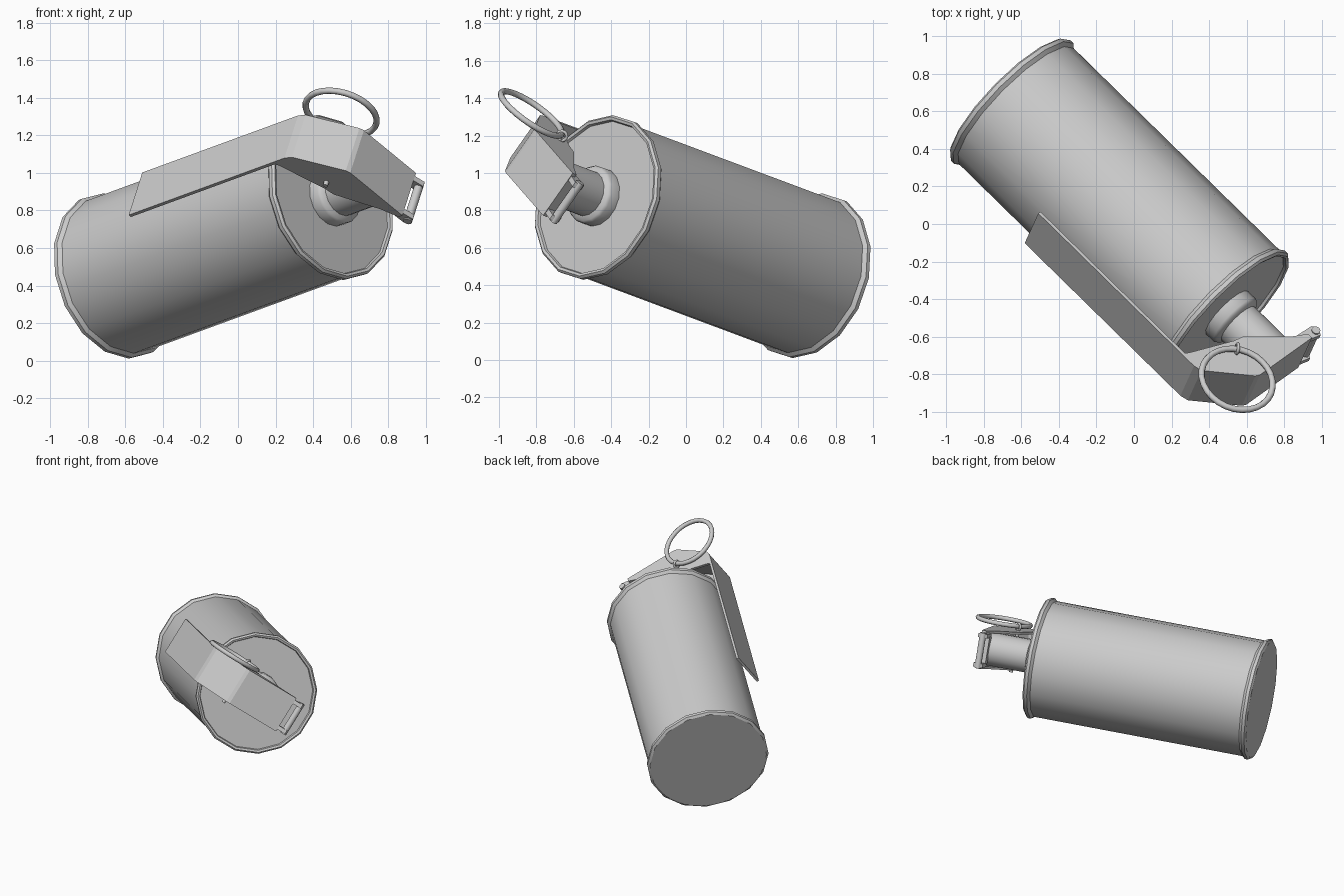
import bpy, bmesh, math
from mathutils import Matrix, Vector

if "Cube" in bpy.data.objects:
    bpy.data.objects.remove(bpy.data.objects["Cube"])

# Local frame: x across the lever, y outward to the lever, z along the can
A = Vector((0.691, -0.677, 0.253)).normalized()
W = Vector((0.246, 0.561, 0.789))
W = (W - A * W.dot(A)).normalized()
N = A.cross(W)
FRAME = Matrix((W, N, A)).transposed().to_4x4()
FRAME.translation = (-0.665, 0.665, 0.445)

grey = bpy.data.materials.new("grey metal")
grey.diffuse_color = (0.6, 0.6, 0.6, 1)
grey.use_nodes = True
grey.node_tree.nodes["Principled BSDF"].inputs["Base Color"].default_value = grey.diffuse_color


def finish(bm, name, smooth=True):
    bmesh.ops.recalc_face_normals(bm, faces=bm.faces)
    me = bpy.data.meshes.new(name)
    bm.to_mesh(me)
    bm.free()
    ob = bpy.data.objects.new(name, me)
    bpy.context.collection.objects.link(ob)
    me.materials.append(grey)
    ob.matrix_world = FRAME
    if smooth:
        bpy.ops.object.select_all(action='DESELECT')
        ob.select_set(True)
        bpy.context.view_layer.objects.active = ob
        bpy.ops.object.shade_smooth_by_angle(angle=math.radians(35))
    return ob


def lathe(name, profile, sides):
    """Closed solid from (radius, z) points, capped at both ends."""
    bm = bmesh.new()
    rings = []
    for r, z in profile:
        angles = [(i + 0.5) * math.tau / sides for i in range(sides)]
        rings.append([bm.verts.new((r * math.cos(t), r * math.sin(t), z)) for t in angles])
    for lo, hi in zip(rings, rings[1:]):
        for i in range(sides):
            j = (i + 1) % sides
            bm.faces.new((lo[i], lo[j], hi[j], hi[i]))
    bm.faces.new(rings[0])
    bm.faces.new(rings[-1])
    return finish(bm, name)


def extrude(name, outline, x0, x1):
    """Prism from a (y, z) outline between two x positions."""
    bm = bmesh.new()
    face = bm.faces.new([bm.verts.new((x0, y, z)) for y, z in outline])
    geo = bmesh.ops.extrude_face_region(bm, geom=[face])["geom"]
    bmesh.ops.translate(bm, vec=(x1 - x0, 0, 0), verts=[v for v in geo if isinstance(v, bmesh.types.BMVert)])
    return finish(bm, name, False)


def rod(name, y, z, radius, x0, x1, sides=10):
    outline = [(y + radius * math.cos(i * math.tau / sides), z + radius * math.sin(i * math.tau / sides))
               for i in range(sides)]
    ob = extrude(name, outline, x0, x1)
    for p in ob.data.polygons:
        p.use_smooth = len(p.vertices) == 4
    return ob


def torus(name, centre, axis, major, minor, n=28, m=8):
    bm = bmesh.new()
    rot = Vector(axis).to_track_quat('Z', 'Y')
    grid = []
    for i in range(n):
        u = i * math.tau / n
        row = []
        for j in range(m):
            v = j * math.tau / m
            r = major + minor * math.cos(v)
            p = rot @ Vector((r * math.cos(u), r * math.sin(u), minor * math.sin(v)))
            row.append(bm.verts.new(p + Vector(centre)))
        grid.append(row)
    for i in range(n):
        for j in range(m):
            k, l = (i + 1) % n, (j + 1) % m
            bm.faces.new((grid[i][j], grid[k][j], grid[k][l], grid[i][l]))
    ob = finish(bm, name, False)
    ob.data.shade_smooth()
    return ob


# Can with rolled rims and recessed lid
lathe("can_body", [(0.435, 0), (0.452, 0.012), (0.452, 0.035), (0.434, 0.055),
                   (0.434, 1.645), (0.452, 1.665), (0.452, 1.688), (0.44, 1.70),
                   (0.425, 1.695), (0.42, 1.68)], 16)

# Neck with a stepped collar
lathe("fuse_neck", [(0.16, 1.67), (0.16, 1.74), (0.15, 1.755), (0.125, 1.765), (0.125, 2.09)], 16)

# Bent safety lever strip
HALF, T = 0.143, 0.018
outer = [(0.498, 0.66), (0.498, 1.86), (0.485, 1.905), (0.265, 2.105), (0.24, 2.115), (-0.17, 2.115)]
inner = [(-0.17, 2.115 - T), (0.235, 2.115 - T), (0.255, 2.085), (0.47, 1.89), (0.48, 1.85), (0.48, 0.66)]
extrude("lever_strip", outer + inner, -HALF, HALF)

# Side flanges of the lever head
flange = [(0.485, 1.77), (0.49, 1.86), (0.478, 1.90), (0.26, 2.10), (0.237, 2.11), (-0.17, 2.11),
          (-0.17, 2.085), (-0.076, 2.04), (0.137, 1.886), (0.20, 1.875), (0.455, 1.785)]
for side, x in (("left", -HALF), ("right", HALF - T)):
    extrude("lever_flange_" + side, flange, x, x + T)

# Hinge at the lever end: ears, cross rod and neck lug
for side, x in (("left", -0.125), ("right", 0.095)):
    extrude("hinge_ear_" + side, [(-0.12, 2.05), (-0.12, 2.10), (-0.235, 2.125), (-0.255, 2.09), (-0.235, 2.055)],
            x, x + 0.03)
rod("hinge_rod", -0.232, 2.09, 0.024, -0.132, 0.132)
extrude("hinge_lug", [(-0.10, 2.05), (-0.10, 2.10), (-0.17, 2.10), (-0.17, 2.05)], -0.10, 0.10)

# Safety pin with its eye and pull ring
rod("safety_pin", 0.238, 1.93, 0.014, -0.17, 0.155, 8)
torus("pin_eye", (0.168, 0.238, 1.93), (0, 1, -1), 0.026, 0.009, 12, 6)
torus("pull_ring", (0.172, 0.384, 2.07), (1, 0, 0), 0.196, 0.017)
